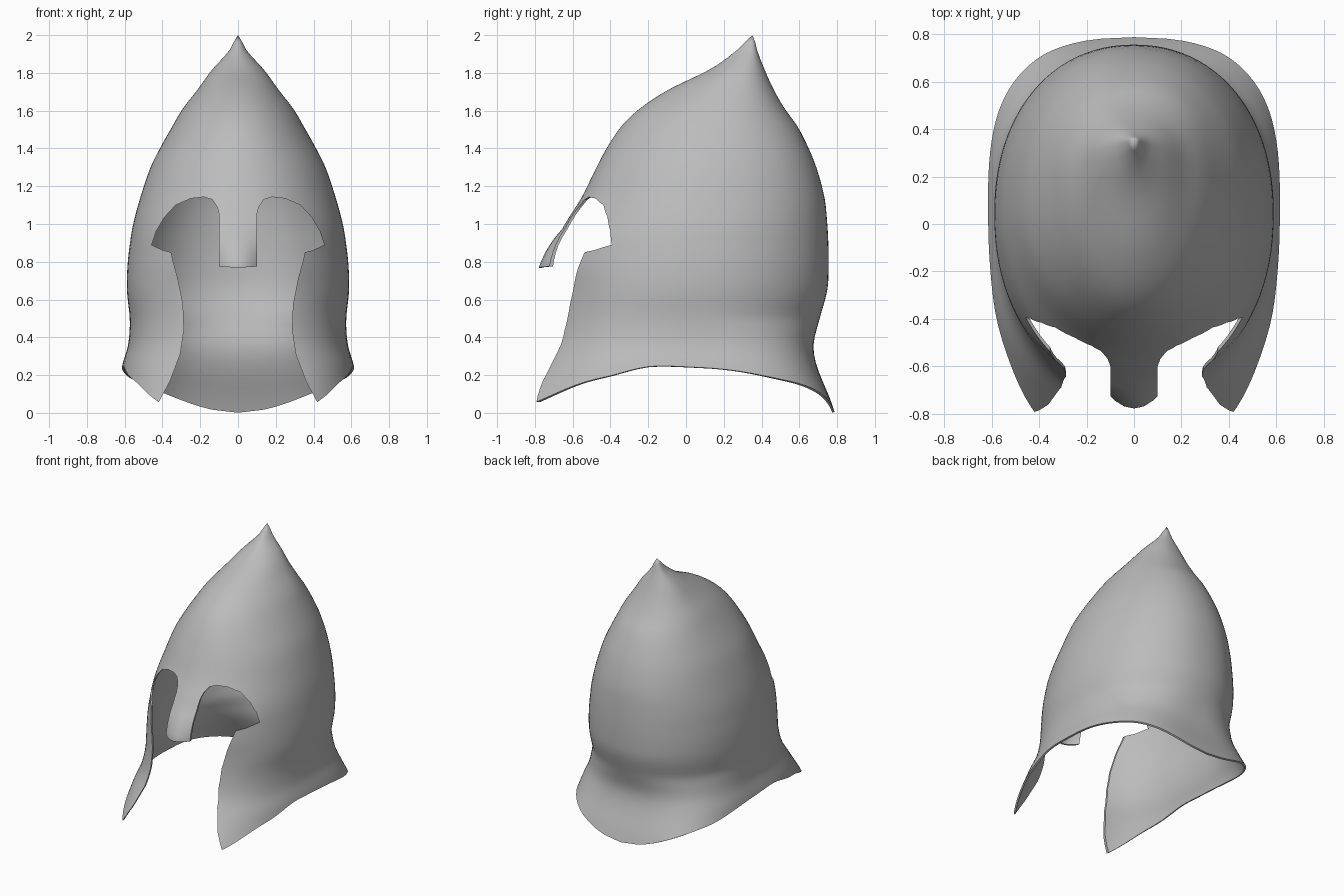
import bpy
import bmesh
from math import sin, cos, pi, degrees

default_cube = bpy.data.objects.get("Cube")
if default_cube:
    bpy.data.objects.remove(default_cube, do_unlink=True)

COLUMNS = 96
THICKNESS = 0.013

# Shell sections: height, half width, y of widest point, front y, back y
SECTIONS = [
    (-.1, .67, 0, -1.03, .82), (.06, .645, 0, -.934, .768),
    (.25, .613, .02, -.79, .692), (.36, .582, .03, -.73, .675),
    (.49, .573, .04, -.7, .705), (.65, .588, .04, -.685, .748),
    (.78, .585, .05, -.695, .755), (.89, .573, .05, -.685, .754),
    (1, .555, .06, -.64, .748), (1.14, .517, .07, -.553, .733),
    (1.3, .463, .09, -.474, .69), (1.41, .408, .12, -.415, .645),
    (1.52, .346, .16, -.34, .588), (1.61, .293, .2, -.246, .523),
    (1.71, .215, .25, -.095, .465), (1.82, .135, .3, .13, .415),
    (1.91, .052, .34, .257, .38), (1.96, .024, .347, .31, .367),
]
APEX = (0, .352, 2)

# Lower rim height by angle, measured in degrees from the back
RIM = [(0, .005), (20, .09), (39, .145), (60, .185), (83, .232), (100, .247),
       (114, .198), (126, .156), (144, .06), (180, -.08)]

# Half outline of the face opening (x, z): nose guard, brow, cheek edge
OPENING = [(.1, .775), (.1, 1.05), (.11, 1.09), (.137, 1.13), (.18, 1.143),
           (.25, 1.135), (.33, 1.1), (.39, 1.035), (.434, .96), (.457, .89),
           (.4, .862), (.354, .85), (.343, .8), (.317, .705), (.291, .574),
           (.286, .44), (.306, .31), (.36, .167), (.418, .06), (.47, -.3)]
NOSE_TIP = (0, .768)


def smooth_lookup(table, key):
    """Cubic interpolation through the rows of a table sorted by first value."""
    last = len(table) - 1
    i = 0
    while i < last - 1 and key > table[i + 1][0]:
        i += 1
    low, high = table[i], table[i + 1]
    before, after = table[max(i - 1, 0)], table[min(i + 2, last)]
    span = high[0] - low[0]
    t = min(max((key - low[0]) / span, 0), 1)
    result = []
    for k in range(1, len(low)):
        m0 = (high[k] - before[k]) / (high[0] - before[0]) * span
        m1 = (after[k] - low[k]) / (after[0] - low[0]) * span
        delta = high[k] - low[k]
        a = m0 + m1 - 2 * delta
        b = 3 * delta - 2 * m0 - m1
        result.append(((a * t + b) * t + m0) * t + low[k])
    return result


def ramp(value, start, end, first, final):
    t = min(max((value - start) / (end - start), 0), 1)
    return first + (final - first) * t


def shell_point(angle, z):
    """Point on the helmet at an angle from the back and a height."""
    width, middle, front, back = smooth_lookup(SECTIONS, z)
    s, c = sin(angle), cos(angle)
    if c >= 0:
        power = 2 / ramp(z, .1, .5, 3.5, 2.15)
        y = middle + (back - middle) * c ** power
    else:
        power = 2 / ramp(z, .25, .85, 2.5, 2)
        y = middle + (front - middle) * (-c) ** power
    x = width * abs(s) ** power * (1 if s >= 0 else -1)
    # the nose guard bows forward towards its tip
    if c < 0 and abs(x) < .14:
        y -= ramp(z, .77, .98, .085, 0) * (1 - (x / .14) ** 2)
    return x, y, z


def make_object(name, bm):
    mesh = bpy.data.meshes.new(name)
    bm.to_mesh(mesh)
    bm.free()
    obj = bpy.data.objects.new(name, mesh)
    bpy.context.collection.objects.link(obj)
    return obj


def build_shell():
    bm = bmesh.new()
    seam = .62
    low_rows, high_rows = 14, 34
    rings = []
    for row in range(low_rows + high_rows + 1):
        ring = []
        for col in range(COLUMNS):
            angle = 2 * pi * col / COLUMNS
            if row < low_rows:
                turn = degrees(min(angle, 2 * pi - angle))
                rim = smooth_lookup(RIM, turn)[0]
                z = rim + (seam - rim) * row / low_rows
            else:
                z = seam + (SECTIONS[-1][0] - seam) * (row - low_rows) / high_rows
            ring.append(bm.verts.new(shell_point(angle, z)))
        rings.append(ring)
    apex = bm.verts.new(APEX)
    for col in range(COLUMNS):
        nxt = (col + 1) % COLUMNS
        for lower, upper in zip(rings, rings[1:]):
            bm.faces.new((lower[col], upper[col], upper[nxt], lower[nxt]))
        bm.faces.new((rings[-1][col], apex, rings[-1][nxt]))
    return make_object("helmet_shell", bm)


def build_opening_cutter():
    bm = bmesh.new()
    outline = [NOSE_TIP] + OPENING + [(-x, z) for x, z in reversed(OPENING)]
    face = bm.faces.new([bm.verts.new((x, -1.6, z)) for x, z in outline])
    result = bmesh.ops.extrude_face_region(bm, geom=[face])
    moved = [v for v in result["geom"] if isinstance(v, bmesh.types.BMVert)]
    bmesh.ops.translate(bm, verts=moved, vec=(0, 1.5, 0))
    bmesh.ops.recalc_face_normals(bm, faces=bm.faces)
    cutter = make_object("face_opening_cutter", bm)
    cutter.hide_render = True
    return cutter


# Thin metal shell with the face opening cut out
helmet = build_shell()
cutter = build_opening_cutter()
solid = helmet.modifiers.new("thickness", "SOLIDIFY")
solid.thickness = THICKNESS
solid.offset = -1
cut = helmet.modifiers.new("face_opening", "BOOLEAN")
cut.operation = "DIFFERENCE"
cut.solver = "EXACT"
cut.object = cutter

graph = bpy.context.evaluated_depsgraph_get()
finished = bpy.data.meshes.new_from_object(helmet.evaluated_get(graph))
helmet.modifiers.clear()
helmet.data = finished
bpy.data.objects.remove(cutter, do_unlink=True)

# Plain grey metal
grey = bpy.data.materials.new("plain_grey")
grey.use_nodes = True
colour = (.5, .5, .5, 1)
grey.diffuse_color = colour
grey.node_tree.nodes["Principled BSDF"].inputs["Base Color"].default_value = colour
finished.materials.clear()
finished.materials.append(grey)

# Smooth surface with crisp cut edges
for obj in bpy.context.selected_objects:
    obj.select_set(False)
helmet.select_set(True)
bpy.context.view_layer.objects.active = helmet
bpy.ops.object.shade_smooth_by_angle(angle=pi / 5)
